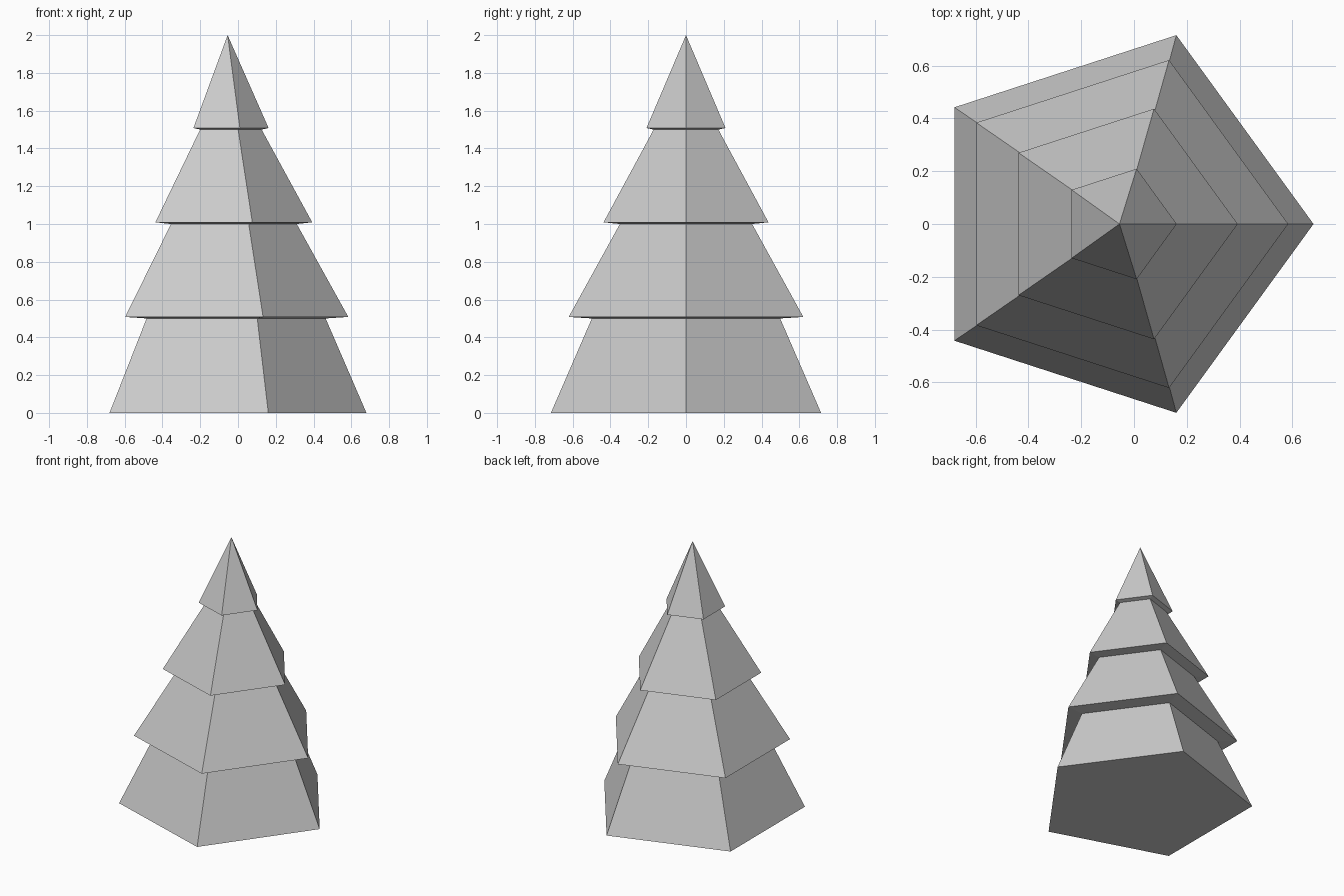
import bpy
import bmesh
from math import cos, sin, tau

cube = bpy.data.objects.get("Cube")
if cube:
    bpy.data.objects.remove(cube, do_unlink=True)

grey = bpy.data.materials.new("light_grey")
grey.use_nodes = True
colour = (0.6, 0.6, 0.6, 1)
grey.diffuse_color = colour
grey.node_tree.nodes["Principled BSDF"].inputs["Base Color"].default_value = colour

SIDES = 5

# Rings of the stepped profile from the ground up: radius, height, centre x
rings = [
    (0.752, 0.0, -0.072),
    (0.524, 0.5, -0.06),
    (0.653, 0.508, -0.069),
    (0.368, 1.0, -0.057),
    (0.459, 1.009, -0.066),
    (0.18, 1.5, -0.055),
    (0.22, 1.508, -0.058),
]
APEX = (-0.055, 0, 2)


def add_ring(bm, radius, z, cx):
    return [bm.verts.new((cx + radius * cos(tau * i / SIDES),
                          radius * sin(tau * i / SIDES), z))
            for i in range(SIDES)]


# Tree: four flared tiers with a pointed tip
bm = bmesh.new()
loops = [add_ring(bm, *ring) for ring in rings]
bm.faces.new(list(reversed(loops[0])))
for low, high in zip(loops, loops[1:]):
    for i in range(SIDES):
        j = (i + 1) % SIDES
        bm.faces.new((low[i], low[j], high[j], high[i]))
tip = bm.verts.new(APEX)
for i in range(SIDES):
    bm.faces.new((loops[-1][i], loops[-1][(i + 1) % SIDES], tip))
bmesh.ops.recalc_face_normals(bm, faces=bm.faces[:])

mesh = bpy.data.meshes.new("tree_foliage")
bm.to_mesh(mesh)
bm.free()
mesh.materials.append(grey)
tree = bpy.data.objects.new("tree_foliage", mesh)
bpy.context.collection.objects.link(tree)
